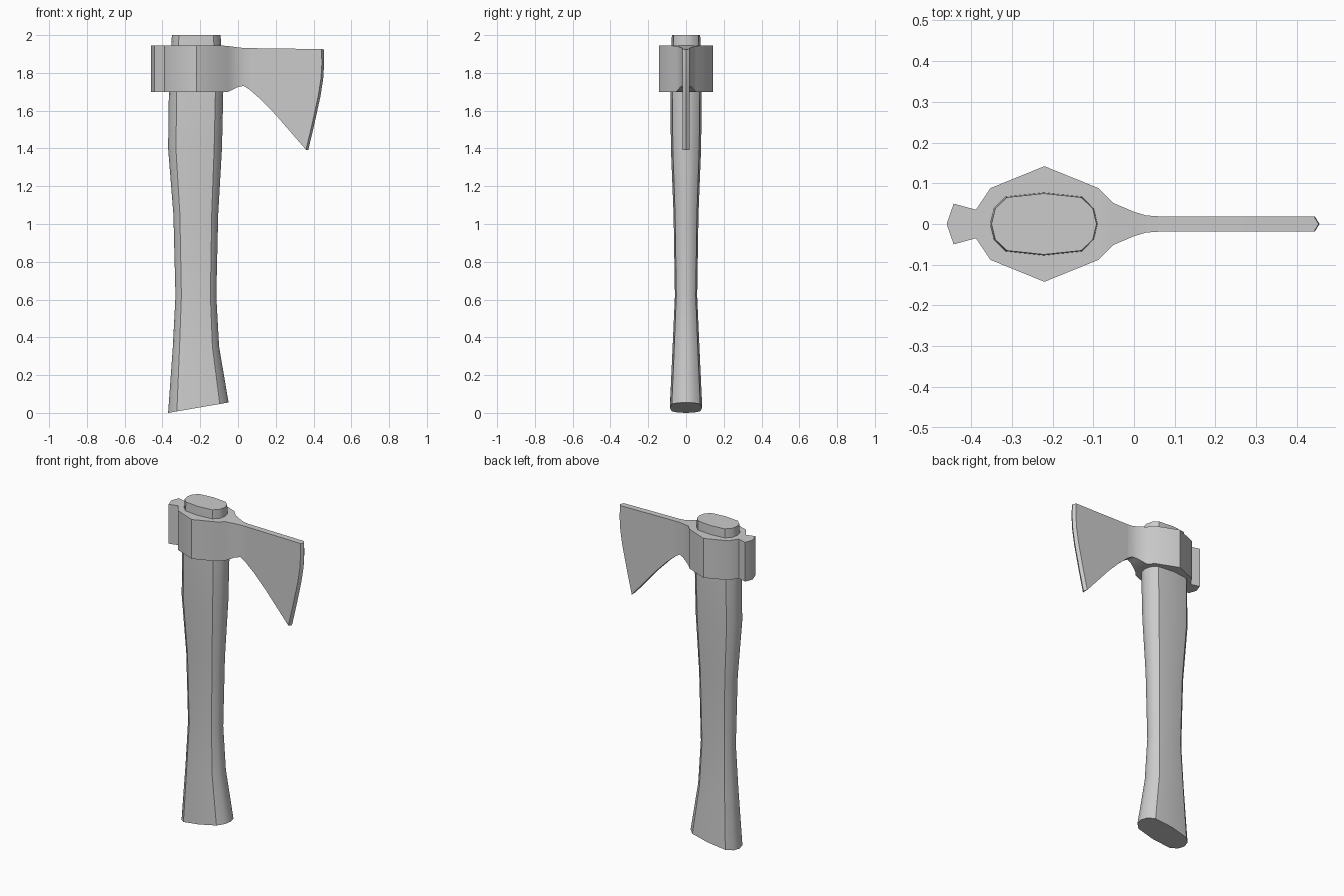
import bpy, bmesh, math

if "Cube" in bpy.data.objects:
    bpy.data.objects.remove(bpy.data.objects["Cube"])

GREY = (0.6, 0.6, 0.6, 1)
grey = bpy.data.materials.new("plain grey")
grey.use_nodes = True
grey.diffuse_color = GREY
grey.node_tree.nodes["Principled BSDF"].inputs["Base Color"].default_value = GREY


def finish(name, bm, angle):
    bmesh.ops.recalc_face_normals(bm, faces=bm.faces)
    mesh = bpy.data.meshes.new(name)
    bm.to_mesh(mesh)
    bm.free()
    mesh.materials.append(grey)
    obj = bpy.data.objects.new(name, mesh)
    bpy.context.collection.objects.link(obj)
    bpy.ops.object.select_all(action='DESELECT')
    obj.select_set(True)
    bpy.context.view_layer.objects.active = obj
    bpy.ops.object.shade_smooth_by_angle(angle=math.radians(angle))


def bridge(bm, a, b, closed=True):
    n = len(a)
    for i in range(n if closed else n - 1):
        j = (i + 1) % n
        bm.faces.new((a[i], a[j], b[j], b[i]))


# Handle: one quarter of the cross-section mirrored, lofted through stations
quarter = [(1, 0), (0.93, 0.5), (0.71, 0.87), (0, 1)]
half = quarter + [(-x, y) for x, y in quarter[-2::-1]]
section = half + [(x, -y) for x, y in half[-2:0:-1]]

# left x, right x, half depth, left z, right z
stations = [
    (-0.37, -0.05, 0.086, 0, 0.055),
    (-0.345, -0.10, 0.071, 0.35, 0.35),
    (-0.331, -0.115, 0.059, 0.62, 0.62),
    (-0.342, -0.105, 0.066, 1.05, 1.05),
    (-0.37, -0.085, 0.080, 1.4, 1.4),
    (-0.366, -0.078, 0.083, 1.7, 1.7),
    (-0.353, -0.09, 0.077, 1.95, 1.95),
    (-0.35, -0.092, 0.075, 2, 2),
]
bm = bmesh.new()
rings = []
for x0, x1, depth, z0, z1 in stations:
    rings.append([bm.verts.new((x0 + (x1 - x0) * (u + 1) / 2, v * depth,
                                z0 + (z1 - z0) * (u + 1) / 2)) for u, v in section])
for lower, upper in zip(rings, rings[1:]):
    bridge(bm, lower, upper)
bm.faces.new(rings[0])
bm.faces.new(rings[-1])
finish("handle", bm, 35)

# Head body: poll, eye and neck as a run of upright rectangular sections
# x, half thickness, bottom z, top z
columns = [
    (-0.46, 0.001, 1.70, 1.945),
    (-0.443, 0.05, 1.70, 1.945),
    (-0.388, 0.035, 1.70, 1.945),
    (-0.353, 0.088, 1.70, 1.945),
    (-0.22, 0.142, 1.70, 1.945),
    (-0.087, 0.088, 1.70, 1.945),
    (-0.052, 0.052, 1.70, 1.942),
    (0, 0.030, 1.725, 1.935),
    (0.03, 0.021, 1.731, 1.932),
    (0.06, 0.019, 1.712, 1.931),
]
bm = bmesh.new()
rings = [[bm.verts.new((x, y, z)) for y, z in ((-t, lo), (t, lo), (t, hi), (-t, hi))]
         for x, t, lo, hi in columns]
for a, b in zip(rings, rings[1:]):
    bridge(bm, a, b)
bm.faces.new(rings[0])
finish("head_eye_and_poll", bm, 35)

# Blade: flat cheeks joined by a rim, with a bevelled curved cutting edge
beard = [(0.06, 1.931), (0.06, 1.712), (0.12, 1.66), (0.2, 1.578), (0.36, 1.393)]
edge = [(0.39, 1.52), (0.425, 1.68), (0.439, 1.77), (0.444, 1.85), (0.442, 1.926)]
bm = bmesh.new()
front, back = [[bm.verts.new((x, y, z)) for x, z in beard + edge] for y in (-0.019, 0.019)]
bm.faces.new(front)
bm.faces.new(back)
first = len(beard) - 1
bridge(bm, front[1:first + 1], back[1:first + 1], closed=False)
bm.faces.new((front[0], back[0], back[-1], front[-1]))
tip = [bm.verts.new((v.co.x + 0.012, 0, v.co.z - 0.002)) for v in front[first:]]
for side in (front, back):
    bridge(bm, side[first:], tip, closed=False)
bm.faces.new((front[first], back[first], tip[0]))
bm.faces.new((front[-1], back[-1], tip[-1]))
finish("blade", bm, 25)
